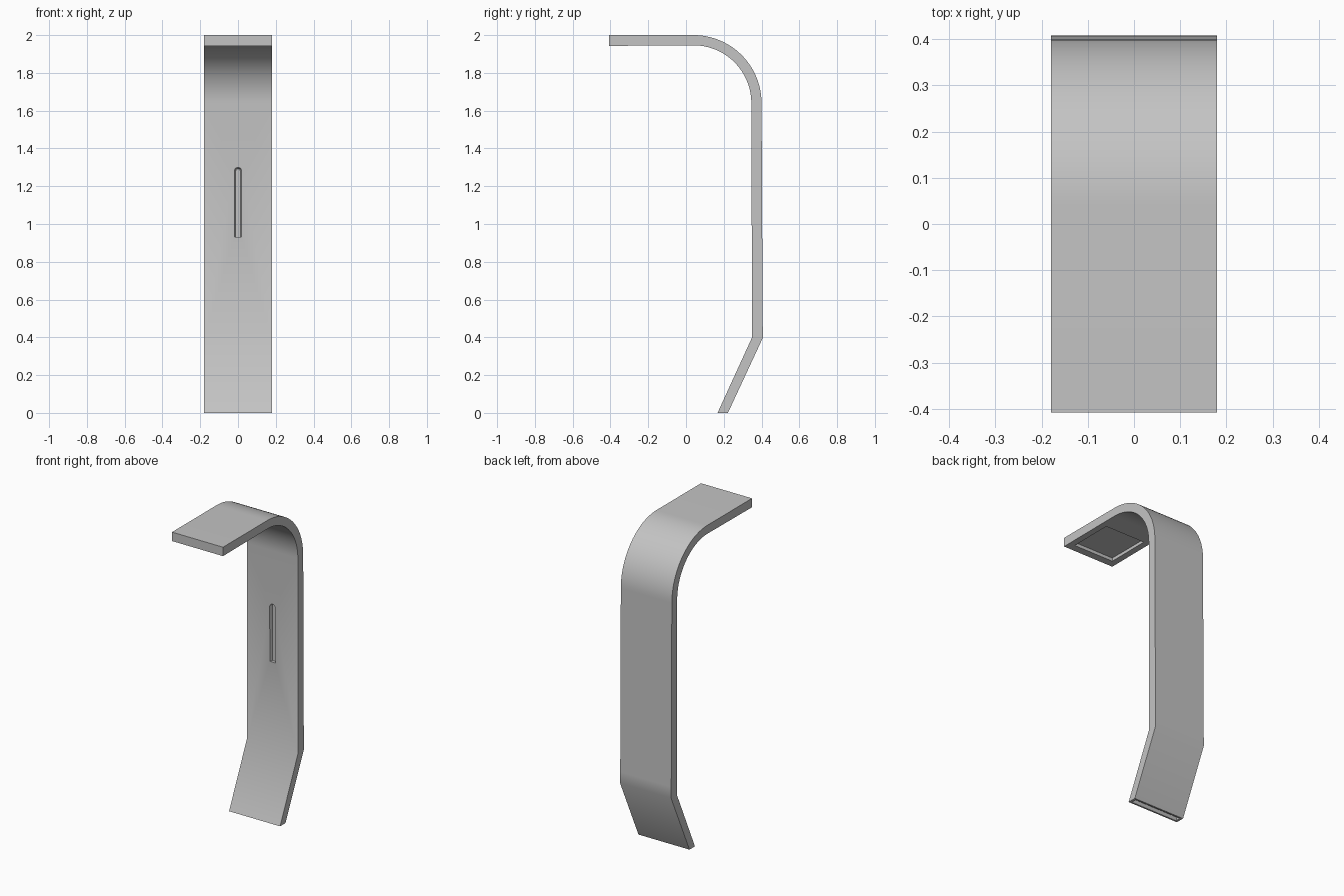
import bpy
import bmesh
from math import cos, sin, pi, radians

if "Cube" in bpy.data.objects:
    bpy.data.objects.remove(bpy.data.objects["Cube"])

HALF_WIDTH = 0.18

grey = bpy.data.materials.new("light_grey")
grey.use_nodes = True
colour = (0.55, 0.55, 0.55, 1)
grey.diffuse_color = colour
grey.node_tree.nodes["Principled BSDF"].inputs["Base Color"].default_value = colour


def loft(name, start, end):
    """Closed solid between two matching outlines of 3D points."""
    bm = bmesh.new()
    a = [bm.verts.new(p) for p in start]
    b = [bm.verts.new(p) for p in end]
    bm.faces.new(a)
    bm.faces.new(b)
    for i in range(len(a)):
        j = (i + 1) % len(a)
        bm.faces.new((a[i], a[j], b[j], b[i]))
    bmesh.ops.recalc_face_normals(bm, faces=bm.faces)
    mesh = bpy.data.meshes.new(name)
    bm.to_mesh(mesh)
    bm.free()
    obj = bpy.data.objects.new(name, mesh)
    bpy.context.collection.objects.link(obj)
    mesh.materials.append(grey)
    return obj


def arc(cy, cz, radius, start, end, steps):
    angles = [start + (end - start) * i / steps for i in range(steps + 1)]
    return [(cy + radius * cos(t), cz + radius * sin(t)) for t in angles]


def rectangle(x, y0, y1, z):
    return [(-x, y0, z), (x, y0, z), (x, y1, z), (-x, y1, z)]


def slot(radius, y):
    """Upright slot outline with a flat foot and a round top."""
    top = arc(0, 1.28, radius, 0, pi, 12)
    return [(x, y, z) for x, z in [(-radius, 0.93), (radius, 0.93)] + top]


# Side profile: angled foot, upright, rounded bend and flat head
outer = [(0.222, 0), (0.408, 0.40), (0.406, 0.47)] + arc(0.04, 1.64, 0.36, 0, pi / 2, 24)
inner = arc(0.04, 1.64, 0.306, pi / 2, 0, 24) + [(0.35, 0.40), (0.167, 0)]
profile = outer + [(-0.408, 2.0), (-0.408, 1.943)] + inner
bracket = loft("bent_bracket",
               [(-HALF_WIDTH, y, z) for y, z in profile],
               [(HALF_WIDTH, y, z) for y, z in profile])

# Recesses: front slot with sloping walls, head panel and foot groove
cutters = [
    loft("slot_cutter", slot(0.028, 0.326), slot(0.012, 0.366)),
    loft("head_panel_cutter", rectangle(0.14, -0.36, -0.08, 1.9),
         rectangle(0.14, -0.36, -0.08, 1.964)),
    loft("foot_groove_cutter", rectangle(0.165, 0.168, 0.202, -0.02),
         rectangle(0.165, 0.186, 0.220, 0.018)),
]
bpy.context.view_layer.objects.active = bracket
for cutter in cutters:
    cutter.hide_render = True
    cut = bracket.modifiers.new(cutter.name, 'BOOLEAN')
    cut.operation = 'DIFFERENCE'
    cut.solver = 'EXACT'
    cut.object = cutter
    bpy.ops.object.modifier_apply(modifier=cut.name)
    bpy.data.objects.remove(cutter)

# Smooth bend, crisp rims
bpy.ops.object.select_all(action='DESELECT')
bracket.select_set(True)
bpy.ops.object.shade_smooth_by_angle(angle=radians(30))
